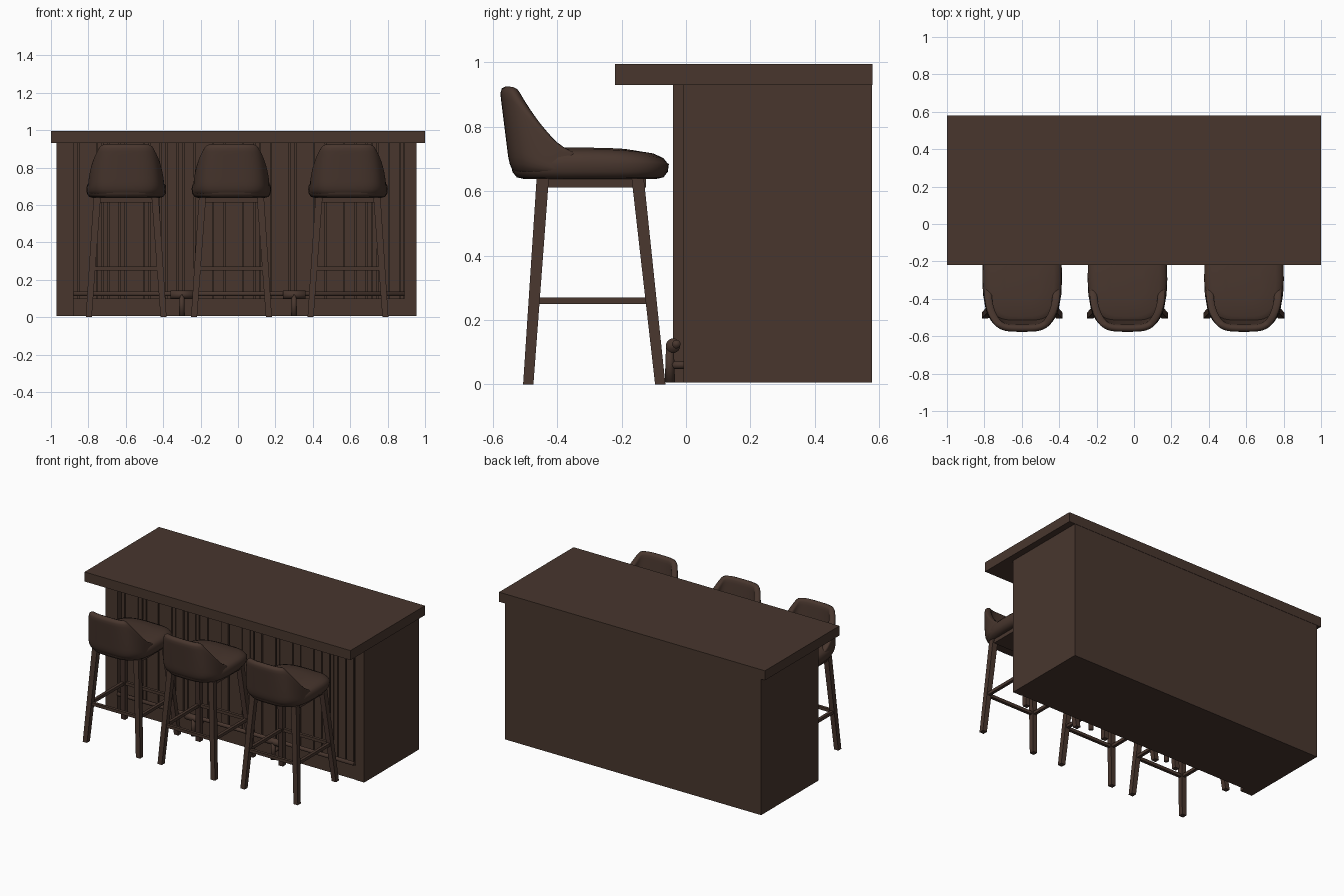
import bpy, bmesh, math, random
from mathutils import Vector

random.seed(4)
cube = bpy.data.objects.get("Cube")
if cube:
    bpy.data.objects.remove(cube, do_unlink=True)

wood = bpy.data.materials.new("dark_brown")
wood.use_nodes = True
wood.diffuse_color = (0.065, 0.037, 0.027, 1)
wood.node_tree.nodes["Principled BSDF"].inputs["Base Color"].default_value = wood.diffuse_color


def finish(name, bm, smooth=False):
    bmesh.ops.recalc_face_normals(bm, faces=bm.faces[:])
    mesh = bpy.data.meshes.new(name)
    bm.to_mesh(mesh)
    bm.free()
    mesh.materials.append(wood)
    if smooth:
        mesh.polygons.foreach_set("use_smooth", [True] * len(mesh.polygons))
    obj = bpy.data.objects.new(name, mesh)
    bpy.context.collection.objects.link(obj)
    return obj


def box(name, x, y, z):
    """Box from (low, high) ranges."""
    bm = bmesh.new()
    bmesh.ops.create_cube(bm, size=1)
    for v in bm.verts:
        v.co = [r[0] if c < 0 else r[1] for c, r in zip(v.co, (x, y, z))]
    return finish(name, bm)


def beam(name, a, b, ra, rb, sides=4):
    """Tapered prism or rod from a to b; four-sided ones stay square to the axes."""
    bm = bmesh.new()
    a, b = Vector(a), Vector(b)
    d = b - a
    if abs(d.z) > max(abs(d.x), abs(d.y)):
        u, w = Vector((1, 0, 0)), Vector((0, 1, 0))
    else:
        u, w = d.cross(Vector((0, 0, 1))).normalized(), Vector((0, 0, 1))
    rings = []
    for p, r in ((a, ra), (b, rb)):
        angles = [math.tau * (i + 0.5) / sides for i in range(sides)]
        k = r / math.cos(math.pi / sides)
        rings.append([bm.verts.new(p + k * (u * math.cos(t) + w * math.sin(t))) for t in angles])
    for i in range(sides):
        j = (i + 1) % sides
        bm.faces.new((rings[0][i], rings[0][j], rings[1][j], rings[1][i]))
    bm.faces.new(rings[0])
    bm.faces.new(rings[1])
    return finish(name, bm, sides > 8)


def power(v, p):
    return math.copysign(abs(v) ** p, v)


# Counter
box("counter_top", (-1, 1), (-0.22, 0.58), (0.93, 0.995))
box("counter_body", (-0.97, 0.955), (0.02, 0.578), (0.005, 0.93))
box("right_post", (-0.97, -0.88), (-0.04, 0.02), (0.005, 0.93))
box("left_post", (0.89, 0.955), (-0.008, 0.02), (0.005, 0.93))
box("skirting", (-0.88, 0.89), (-0.005, 0.02), (0.005, 0.10))

# Vertical boards of uneven width with narrow gaps
x = -0.88
while x < 0.88:
    end = min(x + random.choice((0.03, 0.06, 0.1)), 0.89)
    box("front_board", (x, end - 0.006), (random.uniform(0.003, 0.012), 0.02), (0.10, 0.93))
    x = end

# Foot rail and its brackets
beam("foot_rail", (-0.88, -0.03, 0.125), (0.89, -0.03, 0.125), 0.013, 0.013, 12)
for x in (-0.30, 0.30):
    beam("bracket_cap", (x - 0.06, -0.04, 0.12), (x + 0.06, -0.04, 0.12), 0.022, 0.022, 12)
    beam("bracket_stem", (x, -0.05, 0.005), (x, -0.05, 0.12), 0.016, 0.012, 12)
    beam("bracket_arm", (x, -0.05, 0.06), (x, 0.02, 0.06), 0.012, 0.012, 12)


def cushion(cx):
    """Rounded seat, lofted from scaled outlines."""
    bm = bmesh.new()
    n = 40
    rings = []
    for z, s in ((0.638, 0.84), (0.643, 0.93), (0.66, 0.985), (0.685, 1),
                 (0.705, 0.985), (0.72, 0.93), (0.73, 0.8), (0.735, 0.45)):
        ring = []
        for i in range(n):
            t = math.tau * i / n
            px = 0.213 * s * power(math.cos(t), 0.6)
            py = 0.245 * s * power(math.sin(t), 0.6)
            taper = 1 - 0.1 * max(0, -py / 0.245) ** 2
            drop = 0.02 * max(0, py / 0.245) ** 2 * (z > 0.7)
            ring.append(bm.verts.new((cx + px * taper, -0.298 + py, z - drop)))
        rings.append(ring)
    for lo, hi in zip(rings, rings[1:]):
        for i in range(n):
            j = (i + 1) % n
            bm.faces.new((lo[i], lo[j], hi[j], hi[i]))
    bm.faces.new(rings[0])
    bm.faces.new(rings[-1])
    finish("seat_cushion", bm, True)


def backrest(cx):
    """Wraparound shell whose rim sweeps down to the seat at both sides."""
    bm = bmesh.new()
    n, rows = 32, 7
    grid = []
    for i in range(n + 1):
        t = math.pi * i / n
        px = 0.205 * power(math.cos(t), 0.55)
        py = -0.33 - 0.215 * power(math.sin(t), 0.6)
        k = min(1, max(0, (-0.345 - py) / 0.165))
        top = 0.715 + 0.21 * k ** 1.5
        column = []
        for r in range(rows + 1):
            f = r / rows
            z = 0.645 + (top - 0.645) * f
            rise = (z - 0.645) / 0.28
            tuck = 0.92 if r == 0 else 1
            column.append(bm.verts.new((cx + px * tuck * (1 - 0.14 * rise ** 2),
                                        py * (0.975 if r == 0 else 1) - 0.035 * rise * k, z)))
        grid.append(column)
    for a, b in zip(grid, grid[1:]):
        for r in range(rows):
            bm.faces.new((a[r], b[r], b[r + 1], a[r + 1]))
    obj = finish("backrest", bm, True)
    # Thicken towards the inside of the curve
    inward = obj.data.polygons[(n // 2) * rows + 3].normal.y > 0
    solid = obj.modifiers.new("thickness", "SOLIDIFY")
    solid.thickness = 0.04
    solid.offset = 1 if inward else -1
    soft = obj.modifiers.new("rounding", "SUBSURF")
    soft.levels = soft.render_levels = 1


def stool(cx):
    cushion(cx)
    backrest(cx)
    box("seat_frame", (cx - 0.165, cx + 0.165), (-0.43, -0.125), (0.612, 0.64))
    corners = {}
    for side in (-1, 1):
        for name, top_y, foot_y in (("rear", -0.445, -0.49), ("front", -0.15, -0.08)):
            top = Vector((cx + side * 0.155, top_y, 0.64))
            foot = Vector((cx + side * 0.2, foot_y, 0.0))
            beam(name + "_leg", foot, top, 0.016, 0.019)
            corners[side, name] = foot.lerp(top, 0.26 / 0.64)
    # Stretchers join neighbouring legs
    for side in (-1, 1):
        beam("side_stretcher", corners[side, "rear"], corners[side, "front"], 0.01, 0.01)
    for name in ("rear", "front"):
        beam(name + "_stretcher", corners[-1, name], corners[1, name], 0.01, 0.01)


for cx in (-0.598, -0.035, 0.588):
    stool(cx)
